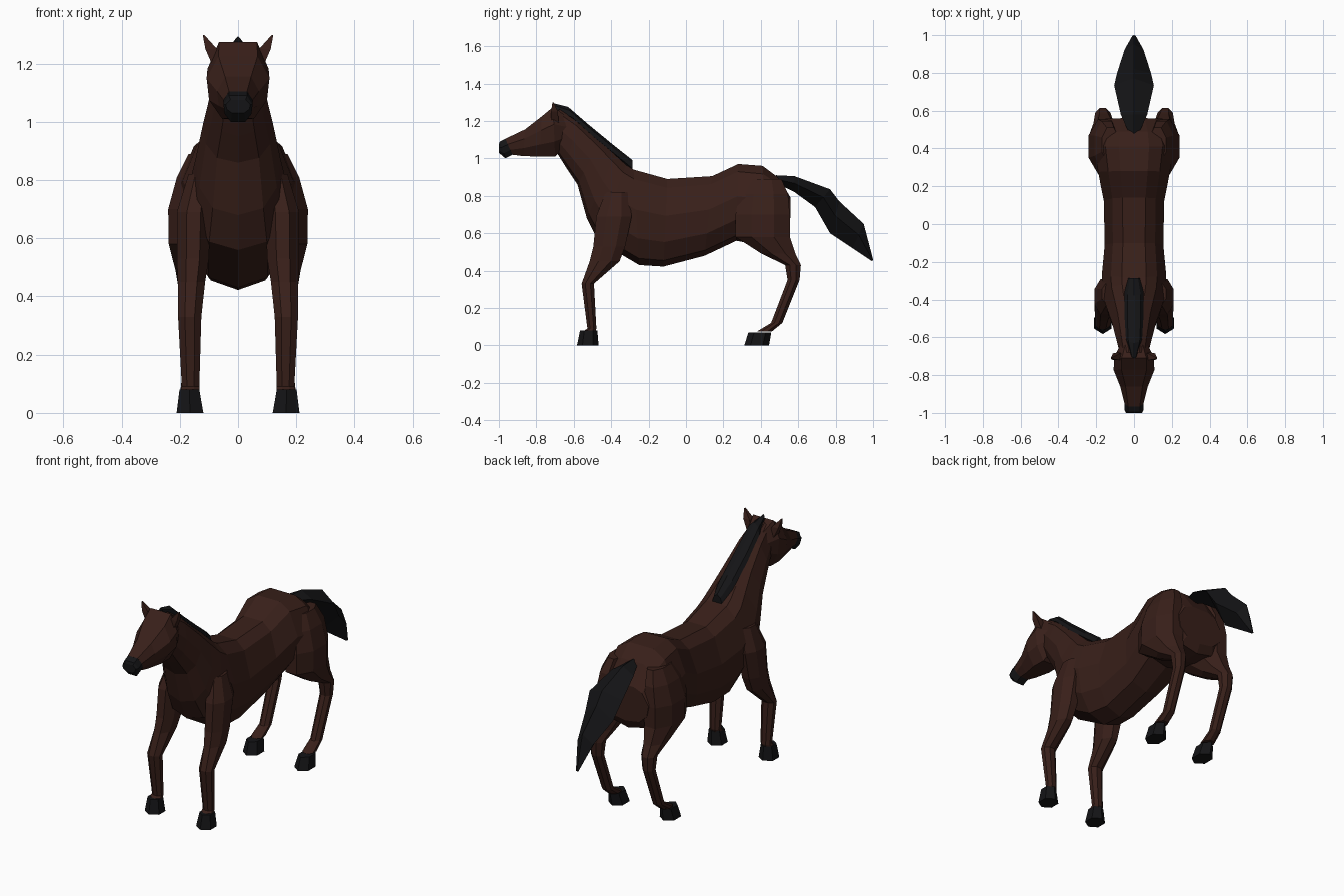
import bpy, math


def material(name, rgb):
    m = bpy.data.materials.new(name)
    m.diffuse_color = (*rgb, 1)
    return m


BROWN = material("brown_coat", (0.04, 0.014, 0.010))
BLACK = material("black_hair", (0.007, 0.007, 0.008))


def loft(name, rings, mat, mirror=False):
    """Skin equal-sized rings of points, cap both ends, flat shaded."""
    n = len(rings[0])
    verts = [p for r in rings for p in r]
    faces = [list(range(n)), list(range(len(verts) - n, len(verts)))[::-1]]
    for i in range(len(rings) - 1):
        for j in range(n):
            k = (j + 1) % n
            faces.append((i * n + j, (i + 1) * n + j, (i + 1) * n + k, i * n + k))
    me = bpy.data.meshes.new(name)
    me.from_pydata(verts, [], faces)
    me.materials.append(mat)
    ob = bpy.data.objects.new(name, me)
    bpy.context.collection.objects.link(ob)
    bpy.context.view_layer.objects.active = ob
    bpy.ops.object.mode_set(mode='EDIT')
    bpy.ops.mesh.select_all(action='SELECT')
    bpy.ops.mesh.normals_make_consistent(inside=False)
    bpy.ops.object.mode_set(mode='OBJECT')
    if mirror:
        ob.modifiers.new("mirror", 'MIRROR')
    return ob


def slab(profile, yt, zt, yb, zb, w):
    """Symmetric section between a top and a bottom point; profile = (t down, width factor)."""
    half = [(w * f, yt + (yb - yt) * t, zt + (zb - zt) * t) for t, f in profile]
    return half + [(-x, y, z) for x, y, z in reversed(half) if x > 0]


def flat_ring(x, y, z, hx, hy, n=8):
    """Horizontal section of a limb."""
    s = 1 / math.cos(math.pi / n)
    return [(x + hx * s * math.cos(2 * math.pi * (i + .5) / n),
             y + hy * s * math.sin(2 * math.pi * (i + .5) / n), z) for i in range(n)]


TRUNK = [(0, .38), (.1, .72), (.42, 1), (.72, .92), (.93, .6), (1, 0)]
SKULL = [(0, .62), (.35, 1), (.7, .92), (1, .5)]
HAIR = [(0, 0), (.25, .7), (.75, 1), (1, .5)]
TAIL = [(0, 0), (.45, 1), (1, 0)]

# Trunk and neck, rump to poll: top y, z, bottom y, z, half width
loft("body_and_neck", [slab(TRUNK, *r) for r in [
    (.56, .79, .555, .58, .15), (.49, .90, .53, .53, .19),
    (.41, .96, .42, .53, .21), (.28, .97, .27, .56, .19),
    (.14, .905, .10, .48, .16), (-.10, .89, -.12, .422, .155),
    (-.28, .94, -.25, .43, .17), (-.32, .965, -.47, .56, .165),
    (-.38, 1.02, -.53, .68, .145), (-.46, 1.09, -.58, .86, .12),
    (-.58, 1.20, -.64, .95, .095), (-.68, 1.265, -.69, 1.03, .075)]], BROWN)

# Head and dark muzzle
loft("head", [slab(SKULL, *r) for r in [
    (-.63, 1.22, -.64, 1.07, .07), (-.71, 1.275, -.70, 1.01, .105),
    (-.77, 1.225, -.78, 1.01, .108), (-.86, 1.155, -.87, 1.012, .072),
    (-.965, 1.105, -.93, 1.02, .05)]], BROWN)
loft("muzzle", [slab(SKULL, *r) for r in [
    (-.96, 1.107, -.925, 1.02, .05), (-.995, 1.09, -.965, 1.0, .05),
    (-1.0, 1.075, -1.0, 1.03, .042)]], BLACK)

# Mane and tail
loft("mane", [slab(HAIR, *r) for r in [
    (-.285, .99, -.285, .93, .03), (-.38, 1.065, -.35, .985, .05),
    (-.52, 1.18, -.48, 1.09, .05), (-.63, 1.275, -.60, 1.20, .043),
    (-.71, 1.295, -.70, 1.25, .014)]], BLACK)
loft("tail", [slab(TAIL, *r) for r in [
    (.48, .91, .50, .86, .03), (.58, .905, .58, .82, .07),
    (.77, .835, .69, .74, .105), (.82, .77, .77, .60, .09),
    (.95, .65, .89, .52, .05), (1.0, .46, .995, .45, .008)]], BLACK)

# Legs, hooves and ears: centre x, y, z, half sizes; mirrored across x
loft("front_legs", [flat_ring(*r) for r in [
    (.13, -.37, .82, .04, .06), (.152, -.385, .69, .058, .095),
    (.155, -.41, .53, .055, .085), (.16, -.435, .45, .047, .08),
    (.166, -.525, .33, .04, .033), (.163, -.503, .09, .03, .024),
    (.166, -.52, .07, .034, .036)]], BROWN, True)
loft("hind_legs", [flat_ring(*r) for r in [
    (.125, .42, .89, .045, .09), (.145, .415, .81, .065, .13),
    (.155, .41, .70, .085, .145), (.155, .41, .58, .083, .145),
    (.16, .495, .49, .055, .09), (.165, .572, .43, .04, .042),
    (.165, .575, .35, .033, .032), (.163, .485, .12, .03, .03),
    (.165, .42, .075, .033, .04)]], BROWN, True)
for name, rings in {
    "front_hooves": [(.167, -.52, .08, .034, .04), (.165, -.525, .0, .046, .05)],
    "hind_hooves": [(.167, .395, .07, .034, .053), (.165, .378, .0, .046, .057)],
}.items():
    loft(name, [flat_ring(*r, n=6) for r in rings], BLACK, True)
loft("ears", [flat_ring(*r, n=4) for r in [
    (.07, -.70, 1.19, .016, .02), (.092, -.703, 1.25, .02, .018),
    (.118, -.71, 1.298, .003, .004)]], BROWN, True)
